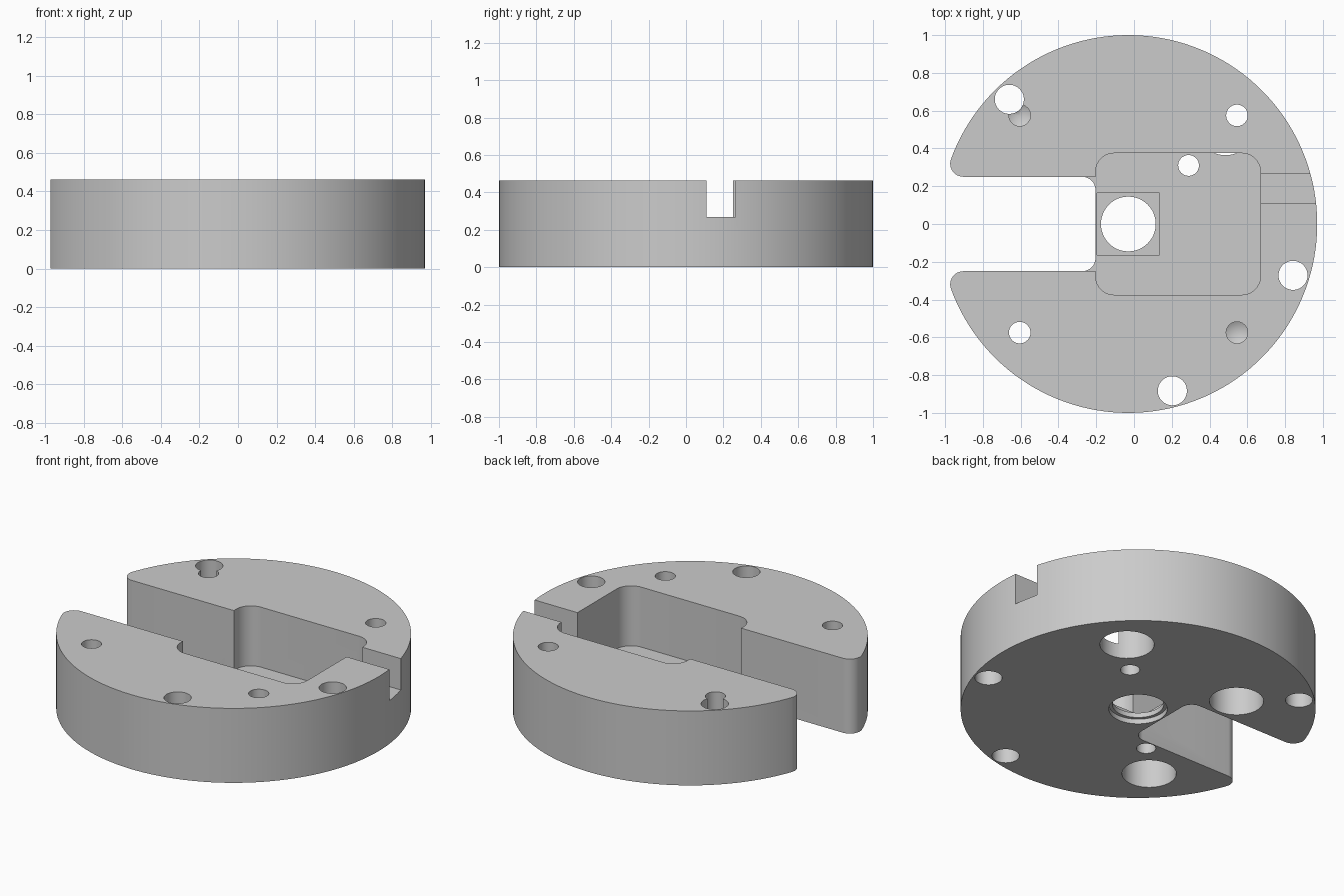
import bpy, bmesh, math
from math import pi, sin, cos, asin

cube = bpy.data.objects.get("Cube")
if cube:
    bpy.data.objects.remove(cube, do_unlink=True)

CX, H, FLOOR = -0.03, 0.463, 0.09     # disc centre, height, pocket floor


def arc(x, y, r, a0, a1, n):
    return [(x + r * cos(a0 + (a1 - a0) * i / n),
             y + r * sin(a0 + (a1 - a0) * i / n)) for i in range(n + 1)]


def prism(name, pts, z0, z1, tip=0):
    """Extrude an outline from z0 to z1, with an optional cone tip below."""
    bm = bmesh.new()
    low = [bm.verts.new((x, y, z0)) for x, y in pts]
    top = [bm.verts.new((x, y, z1)) for x, y in pts]
    n = len(pts)
    apex = None
    if tip:
        apex = bm.verts.new((sum(p[0] for p in pts) / n,
                             sum(p[1] for p in pts) / n, z0 - tip))
    else:
        bm.faces.new(low)
    bm.faces.new(top)
    for i in range(n):
        j = (i + 1) % n
        bm.faces.new((low[i], low[j], top[j], top[i]))
        if apex:
            bm.faces.new((low[j], low[i], apex))
    bmesh.ops.recalc_face_normals(bm, faces=bm.faces)
    mesh = bpy.data.meshes.new(name)
    bm.to_mesh(mesh)
    bm.free()
    ob = bpy.data.objects.new(name, mesh)
    bpy.context.collection.objects.link(ob)
    return ob


def rect(x0, x1, y0, y1, r=0):
    if not r:
        return [(x0, y0), (x1, y0), (x1, y1), (x0, y1)]
    corners = [(x1 - r, y1 - r), (x0 + r, y1 - r), (x0 + r, y0 + r), (x1 - r, y0 + r)]
    return [p for k, (x, y) in enumerate(corners)
            for p in arc(x, y, r, k * pi / 2, (k + 1) * pi / 2, 10)]


def circle(x, y, r, n=48):
    return arc(x, y, r, 0, 2 * pi, n)[:-1]


# Disc outline with the open slot and its rounded tips
SLOT, END, R = 0.25, -0.204, 0.07
tip_y = SLOT + R
tip_a = pi - asin(tip_y / (1 - R))
tip_x = CX + (1 - R) * cos(tip_a)
half = arc(CX, 0, 1, 0, tip_a, 64)
half += arc(tip_x, tip_y, R, tip_a, 1.5 * pi, 12)[1:]
half += arc(END - R, SLOT - R, R, pi / 2, 0, 8)
outline = half + [(x, -y) for x, y in reversed(half[1:])]
body = prism("slotted_disc", outline, 0, H)

cutters = []


def cut(name, pts, z0, z1, tip=0):
    cutters.append(prism(name, pts, z0, z1, tip))


# Central pocket, its opening to the slot, and the side channel
cut("pocket", rect(END, 0.67, -0.375, 0.375, 0.1), FLOOR, 1)
cut("slot_opening", rect(-0.6, 0, -SLOT, SLOT), FLOOR, 1)
cut("side_channel", rect(0.5, 1.2, 0.11, 0.265), 0.268, 1)

# Centre hole with square recess above and round recess below
cut("square_recess", rect(CX - 0.165, CX + 0.165, -0.165, 0.165), 0.06, 0.3)
cut("centre_hole", circle(CX, 0, 0.145), -0.1, 0.3)
cut("round_recess", circle(CX, 0, 0.165), -0.1, 0.03)

# Corner holes: one diagonal goes through, the other ends in a cone
C = 0.575
for s in (1, -1):
    cut("wide_bore", circle(CX + s * 0.515, s * 0.517, 0.153), -0.1, 0.25)
    cut("through_hole", circle(CX + s * C, s * C, 0.057), 0.2, 1)
    cut("blind_hole", circle(CX + s * C, -s * C, 0.057), 0.16, 1, 0.03)
cut("wide_bore", circle(-0.397, 0.425, 0.153), -0.1, 0.25)

# Rim holes and the two small holes
for x, y in ((-0.66, 0.66), (0.842, -0.272), (0.203, -0.883)):
    cut("rim_hole", circle(x, y, 0.077), -0.1, 1)
cut("small_hole", circle(0.289, 0.31, 0.055), -0.1, 0.3)
cut("small_blind_hole", circle(-0.349, -0.31, 0.055), -0.1, 0.25)

for c in cutters:
    m = body.modifiers.new(c.name, 'BOOLEAN')
    m.operation, m.solver, m.object = 'DIFFERENCE', 'EXACT', c

# Bake the cuts and drop the cutters
deps = bpy.context.evaluated_depsgraph_get()
baked = bpy.data.meshes.new_from_object(body.evaluated_get(deps))
body.modifiers.clear()
body.data = baked
for c in cutters:
    bpy.data.objects.remove(c, do_unlink=True)

# Single grey finish
mat = bpy.data.materials.new("plain_grey")
mat.use_nodes = True
grey = (0.6, 0.6, 0.6, 1)
mat.diffuse_color = grey
mat.node_tree.nodes["Principled BSDF"].inputs["Base Color"].default_value = grey
body.data.materials.clear()
body.data.materials.append(mat)

bpy.ops.object.select_all(action='DESELECT')
body.select_set(True)
bpy.context.view_layer.objects.active = body
bpy.ops.object.shade_smooth_by_angle(angle=math.radians(30))
